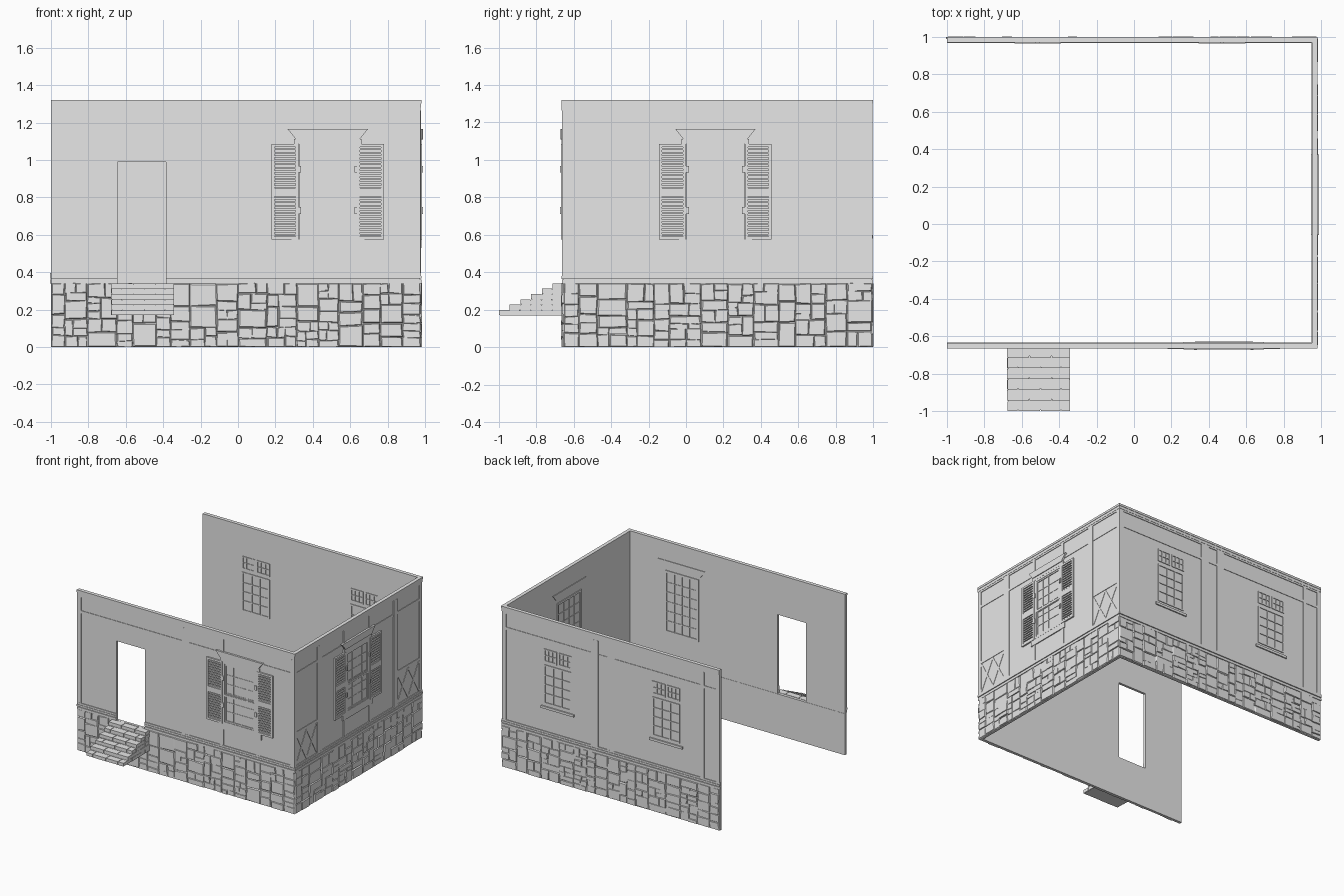
import bpy
import bmesh
import random
from mathutils import Vector

random.seed(7)
cube = bpy.data.objects.get("Cube")
if cube:
    bpy.data.objects.remove(cube, do_unlink=True)

grey = bpy.data.materials.new("plain grey")
grey.use_nodes = True
colour = (0.8, 0.8, 0.8, 1)
grey.diffuse_color = colour
grey.node_tree.nodes["Principled BSDF"].inputs["Base Color"].default_value = colour

# Each wall maps (along, height, outward depth) to model space
FRONT_Y, RIGHT_X, BACK_Y, LEFT_X = -0.655, 0.972, 0.99, -1.0
THICK = 0.02
TOP, BASE = 1.32, 0.34
WALLS = {
    "front": lambda u, z, d: (u, FRONT_Y - d, z),
    "right": lambda u, z, d: (RIGHT_X + d, u, z),
    "back": lambda u, z, d: (u, BACK_Y + d, z),
}
SPAN = {
    "front": (LEFT_X, RIGHT_X),
    "right": (FRONT_Y, BACK_Y),
    "back": (LEFT_X, RIGHT_X),
}


class Part:
    """Collects prisms lying on one wall into a single named object."""

    def __init__(self, wall, name):
        self.place = WALLS[wall]
        self.name = wall + "_" + name
        self.bm = bmesh.new()

    def prism(self, outline, low, high, shrink=1.0):
        pts = [Vector(p) for p in outline]
        mid = sum(pts, Vector((0, 0))) / len(pts)
        rings = []
        for depth, scale in ((low, 1.0), (high, shrink)):
            ring = [mid + (p - mid) * scale for p in pts]
            rings.append([self.bm.verts.new(self.place(p.x, p.y, depth)) for p in ring])
        a, b = rings
        self.bm.faces.new(a)
        self.bm.faces.new(b)
        for i in range(len(a)):
            j = (i + 1) % len(a)
            self.bm.faces.new((a[i], a[j], b[j], b[i]))

    def box(self, u0, u1, z0, z1, high, low=0.0):
        self.prism([(u0, z0), (u1, z0), (u1, z1), (u0, z1)], low, high)

    def bar(self, start, end, width, high):
        a, b = Vector(start), Vector(end)
        side = (b - a).orthogonal().normalized() * width / 2
        self.prism([a - side, b - side, b + side, a + side], 0, high)

    def frame(self, u0, u1, z0, z1, width, high, low=0.0):
        self.box(u0, u0 + width, z0, z1, high, low)
        self.box(u1 - width, u1, z0, z1, high, low)
        self.box(u0 + width, u1 - width, z0, z0 + width, high, low)
        self.box(u0 + width, u1 - width, z1 - width, z1, high, low)

    def grid(self, u0, u1, z0, z1, cols, rows, high, low=0.0, width=0.006):
        for i in range(1, cols):
            u = u0 + (u1 - u0) * i / cols
            self.box(u - width / 2, u + width / 2, z0, z1, high, low)
        for i in range(1, rows):
            z = z0 + (z1 - z0) * i / rows
            self.box(u0, u1, z - width / 2, z + width / 2, high, low)

    def done(self):
        bmesh.ops.recalc_face_normals(self.bm, faces=self.bm.faces)
        mesh = bpy.data.meshes.new(self.name)
        self.bm.to_mesh(mesh)
        self.bm.free()
        mesh.materials.append(grey)
        obj = bpy.data.objects.new(self.name, mesh)
        bpy.context.collection.objects.link(obj)


# Wall slabs, with the doorway left open in the front
DOOR = (-0.645, -0.385, 0.99)
for wall, (a, b) in SPAN.items():
    slab = Part(wall, "wall")
    slab.box(a, b, 0, BASE, 0, -THICK - 0.002)
    if wall == "front":
        slab.box(a, DOOR[0], BASE, TOP, 0, -THICK)
        slab.box(DOOR[1], b, BASE, TOP, 0, -THICK)
        slab.box(DOOR[0], DOOR[1], DOOR[2], TOP, 0, -THICK)
    else:
        slab.box(a, b, BASE, TOP, 0, -THICK)
    slab.done()


# Stone base made of randomly split blocks
def split(u0, u1, z0, z1):
    w, h = u1 - u0, z1 - z0
    cut = random.uniform(0.35, 0.65)
    if w > 0.17 or (w > h * 1.3 and w > random.uniform(0.09, 0.18)):
        m = u0 + w * cut
        return split(u0, m, z0, z1) + split(m, u1, z0, z1)
    if h > random.uniform(0.06, 0.14):
        m = z0 + h * cut
        return split(u0, u1, z0, m) + split(u0, u1, m, z1)
    return [(u0, u1, z0, z1)]


def jitter(u, z):
    return (u + random.uniform(-1, 1) * 0.004, max(0, z + random.uniform(-1, 1) * 0.004))


for wall, (a, b) in SPAN.items():
    stones = Part(wall, "stone_base")
    for u0, u1, z0, z1 in split(a + 0.003, b + 0.005, 0, BASE):
        corners = ((u0, z0), (u1, z0), (u1, z1), (u0, z1))
        stones.prism([jitter(*c) for c in corners], 0, random.uniform(0.004, 0.012), 0.9)
    stones.done()

# Sill bands and cornice mouldings
for wall, (a, b) in SPAN.items():
    trim = Part(wall, "mouldings")
    runs = [(a, DOOR[0]), (DOOR[1], b + 0.006)] if wall == "front" else [(a - 0.006, b + 0.006)]
    for u0, u1 in runs:
        trim.box(u0, u1, BASE, 0.36, 0.008)
        trim.box(u0, u1, 0.365, 0.38, 0.01)
        trim.box(u0, u1, 0.38, 0.395, 0.006)
    end = a if wall != "right" else a - 0.01
    for z0, z1, depth in ((1.265, 1.28, 0.005), (1.28, 1.302, 0.007), (1.302, TOP, 0.01)):
        trim.box(end, b + depth, z0, z1, depth)
    trim.done()

# Timber posts and the rail below the cornice
POSTS = {
    "front": [(-1, -0.965), (-0.05, -0.015), (-0.015, 0.02), (0.94, 0.977)],
    "right": [(-0.66, -0.63), (-0.365, -0.335), (-0.335, -0.3), (0.625, 0.68), (0.96, 0.995)],
    "back": [(-1, -0.965), (-0.86, -0.83), (-0.05, 0.02), (0.1, 0.17), (0.94, 0.977)],
}
for wall, posts in POSTS.items():
    timber = Part(wall, "timber_frame")
    for i, (u0, u1) in enumerate(posts):
        timber.box(u0, u1, 0.395, 1.265, 0.005 + 0.001 * (i % 2))
    timber.box(posts[0][1], posts[-1][0], 1.133, 1.155, 0.004)
    if wall == "right":
        # Lower side panels with crossed lattice
        for u0, u1 in ((posts[0][1], posts[1][0]), (posts[3][1], posts[4][0])):
            timber.box(u0, u1, 0.645, 0.668, 0.004)
            half = (u1 - u0) / 2
            for k in (0, 1):
                l, r = u0 + half * k, u0 + half * (k + 1)
                timber.bar((l, 0.4), (r, 0.64), 0.016, 0.003)
                timber.bar((l, 0.64), (r, 0.4), 0.016, 0.003)
    timber.done()


# Shuttered sash windows
def shuttered_window(wall, c):
    win = Part(wall, "sash_window")
    win.frame(c - 0.155, c + 0.155, 0.575, 1.085, 0.018, 0.009)
    win.frame(c - 0.137, c + 0.137, 0.81, 1.067, 0.012, 0.006)
    win.frame(c - 0.137, c + 0.137, 0.593, 0.81, 0.012, 0.005)
    win.box(c - 0.137, c + 0.137, 0.802, 0.816, 0.008)
    win.grid(c - 0.125, c + 0.125, 0.605, 1.055, 4, 6, 0.003)
    win.box(c - 0.195, c + 0.195, 0.53, 0.575, 0.008)
    win.box(c - 0.18, c + 0.18, 1.085, 1.112, 0.01)
    win.prism([(c - 0.17, 1.11), (c + 0.17, 1.11), (c + 0.215, 1.165), (c - 0.215, 1.165)], 0, 0.016)
    # Studs above and below
    for s in (-1, 1):
        stud = c + s * 0.165
        win.box(stud - 0.015, stud + 0.015, 1.165, 1.265, 0.005)
        win.box(stud - 0.015, stud + 0.015, 0.395, 0.53, 0.005)
    win.done()

    shutters = Part(wall, "shutters")
    for s in (-1, 1):
        u0, u1 = sorted((c + s * 0.157, c + s * 0.3))
        shutters.frame(u0, u1, 0.575, 1.085, 0.016, 0.012)
        shutters.box(u0 + 0.016, u1 - 0.016, 0.805, 0.85, 0.012)
        for low, high in ((0.591, 0.805), (0.85, 1.069)):
            step = (high - low) / 11
            for i in range(11):
                z = low + step * i
                shutters.box(u0 + 0.016, u1 - 0.016, z + step * 0.15, z + step * 0.7, 0.009)
        for z in (0.73, 0.95):
            hinge = c + s * 0.15
            shutters.box(hinge - 0.008, hinge + 0.008, z - 0.018, z + 0.018, 0.018)
    shutters.done()

    # Indoor casing with glazing bars
    inner = Part(wall, "inner_casing")
    face = -THICK
    inner.frame(c - 0.155, c + 0.155, 0.575, 1.085, 0.018, face, face - 0.006)
    inner.grid(c - 0.137, c + 0.137, 0.593, 1.067, 4, 6, face, face - 0.004)
    inner.prism([(c - 0.17, 1.11), (c + 0.17, 1.11), (c + 0.215, 1.165), (c - 0.215, 1.165)], face, face - 0.005)
    inner.done()


shuttered_window("front", 0.48)
shuttered_window("right", 0.157)

# Small paned windows of the back wall, shown on both faces
panes = Part("back", "paned_windows")
for c in (-0.515, 0.47):
    for low, high in ((0, 0.006), (-THICK - 0.005, -THICK)):
        panes.frame(c - 0.125, c + 0.125, 0.62, 0.94, 0.012, high, low)
        panes.grid(c - 0.113, c + 0.113, 0.632, 0.928, 3, 4, high, low)
        for u0, u1 in ((c - 0.125, c - 0.008), (c + 0.008, c + 0.125)):
            panes.frame(u0, u1, 0.965, 1.07, 0.01, high, low)
            panes.grid(u0, u1, 0.975, 1.06, 3, 2, high, low)
    panes.box(c - 0.15, c + 0.15, 0.58, 0.6, 0.01)
panes.done()

# Brick steps: shrinking courses with staggered joints
steps = Part("front", "brick_steps")
COURSES, LOW = 6, 0.17
rise = (BASE - LOW) / COURSES
reach = -FRONT_Y - 1
tread = -reach / COURSES
left, right = -0.68, -0.34
for i in range(COURSES):
    z = LOW + rise * i
    out = -reach - tread * i
    steps.box(left + 0.006, right - 0.006, z, z + rise - 0.003, out - 0.006)
    joints = [left, -0.56, -0.44, right] if i % 2 else [left, -0.62, -0.5, -0.39, right]
    for row in range(COURSES - i):
        front = out - tread * row
        for u0, u1 in zip(joints, joints[1:]):
            gap = random.uniform(0.001, 0.003)
            steps.box(u0 + gap, u1 - gap, z + gap, z + rise, front, front - tread + gap * 2)
steps.done()
